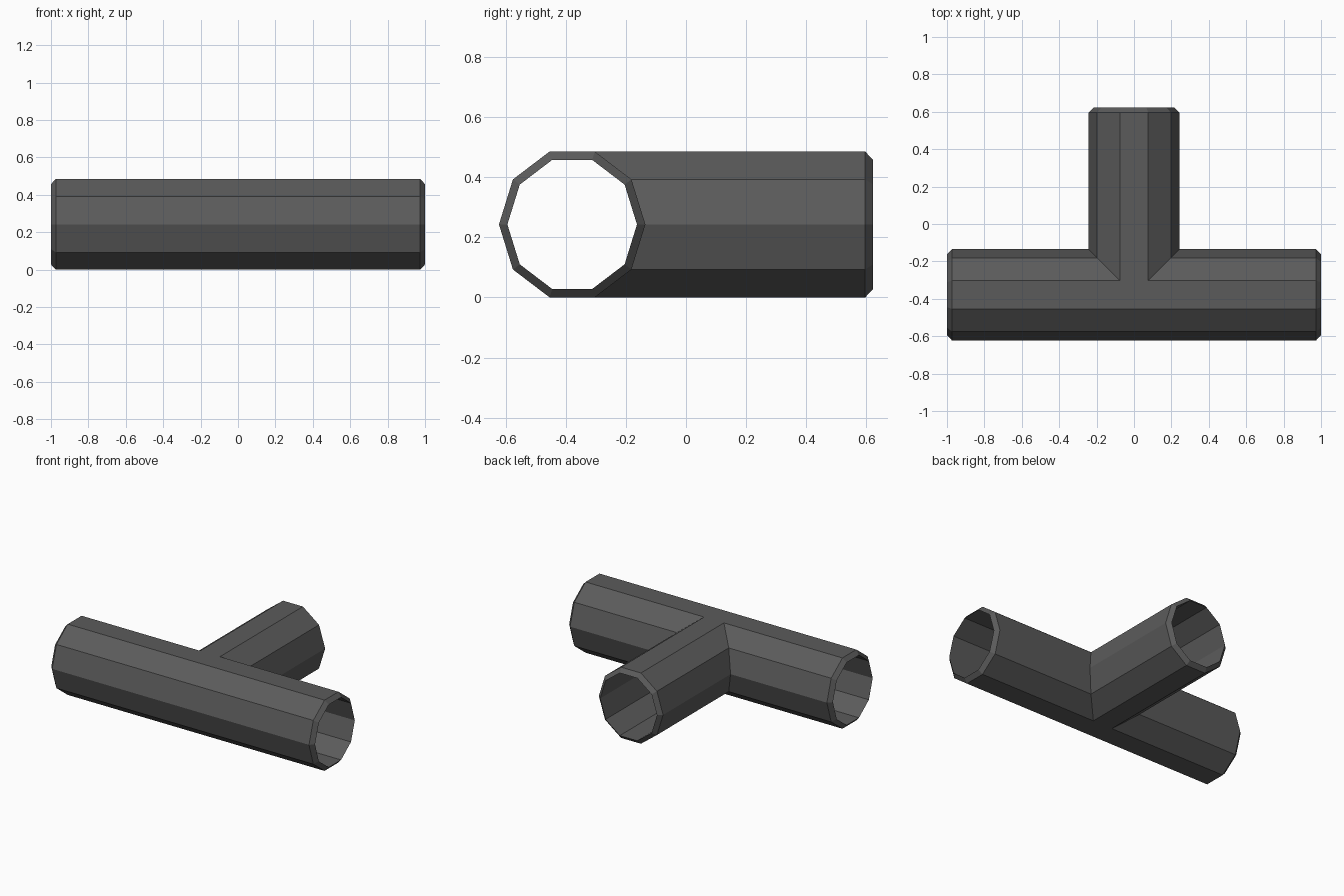
import bpy, bmesh, math

if "Cube" in bpy.data.objects:
    bpy.data.objects.remove(bpy.data.objects["Cube"])

SIDES = 10
R_OUT, R_IN = 0.2435, 0.2155      # outer wall and bore
Z_STRETCH = 1.047
YC, ZC = -0.3785, 0.2425          # axis of the straight run
BEVEL = 0.026
RUN_END, BRANCH_END = 1.0, 0.622 - YC

bm = bmesh.new()


def section(radius):
    """Ten-sided section as (across, up) pairs."""
    return [(radius * math.cos(math.tau * i / SIDES),
             radius * Z_STRETCH * math.sin(math.tau * i / SIDES)) for i in range(SIDES)]


def skin(a, b):
    """Quads between two rings of points."""
    va = [bm.verts.new(p) for p in a]
    vb = [bm.verts.new(p) for p in b]
    for i in range(SIDES):
        j = (i + 1) % SIDES
        bm.faces.new((va[i], va[j], vb[j], vb[i]))


def run_ring(radius, side, x=None):
    """Ring across the run; without x it is the mitred joint ring."""
    return [(side * (max(0.0, u) if x is None else x), YC + u, ZC + w)
            for u, w in section(radius)]


def branch_ring(radius, y=None):
    return [(u, YC + (abs(u) if y is None else y), ZC + w) for u, w in section(radius)]


# Outer wall and bore of the three mitred arms
for radius, cut in ((R_OUT, BEVEL), (R_IN, 0.0)):
    for side in (-1, 1):
        skin(run_ring(radius, side), run_ring(radius, side, RUN_END - cut))
    skin(branch_ring(radius), branch_ring(radius, BRANCH_END - cut))
    # Flat triangles closing the joint, top and bottom
    u = radius * math.cos(math.tau / 5)
    h = radius * Z_STRETCH * math.sin(math.tau / 5)
    for z in (ZC + h, ZC - h):
        bm.faces.new([bm.verts.new(p) for p in
                      ((0, YC - u, z), (u, YC + u, z), (-u, YC + u, z))])

# Chamfered rims
for side in (-1, 1):
    skin(run_ring(R_OUT, side, RUN_END - BEVEL), run_ring(R_IN, side, RUN_END))
skin(branch_ring(R_OUT, BRANCH_END - BEVEL), branch_ring(R_IN, BRANCH_END))

# Weld, orient and clean coplanar seams
bmesh.ops.remove_doubles(bm, verts=bm.verts, dist=0.0005)
bmesh.ops.recalc_face_normals(bm, faces=bm.faces)
bmesh.ops.dissolve_limit(bm, angle_limit=math.radians(1), verts=bm.verts, edges=bm.edges)

mesh = bpy.data.meshes.new("tee_pipe")
bm.to_mesh(mesh)
bm.free()
mat = bpy.data.materials.new("dark grey")
mat.diffuse_color = (0.105, 0.105, 0.105, 1)
mat.use_nodes = True
mat.node_tree.nodes["Principled BSDF"].inputs["Base Color"].default_value = mat.diffuse_color
mesh.materials.append(mat)
bpy.context.collection.objects.link(bpy.data.objects.new("tee_pipe", mesh))
